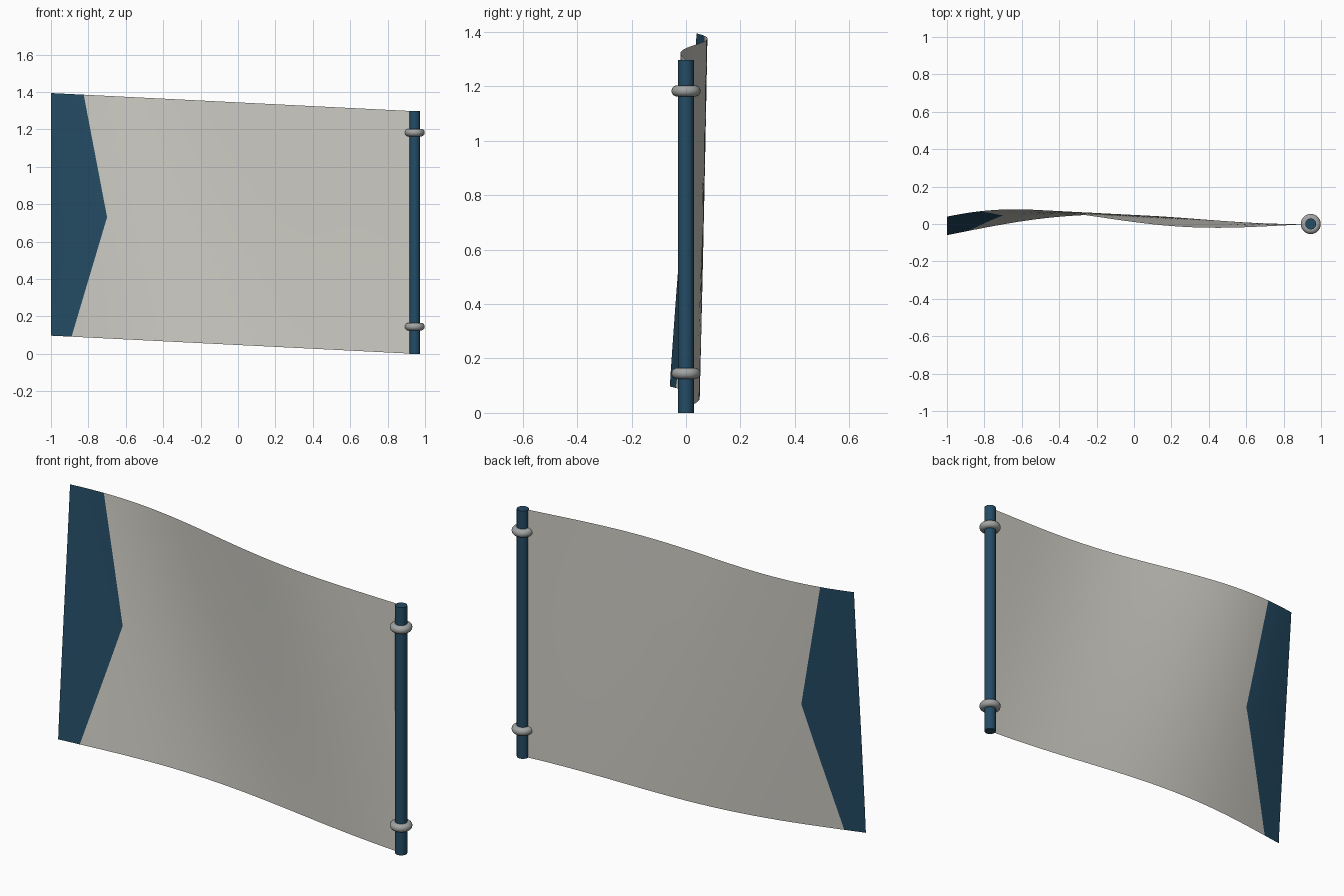
import bpy
import bmesh
from math import sin

cube = bpy.data.objects.get("Cube")
if cube:
    bpy.data.objects.remove(cube, do_unlink=True)


def material(name, color):
    m = bpy.data.materials.new(name)
    m.use_nodes = True
    m.diffuse_color = (*color, 1)
    bsdf = m.node_tree.nodes["Principled BSDF"]
    bsdf.inputs["Base Color"].default_value = (*color, 1)
    bsdf.inputs["Roughness"].default_value = 0.7
    return m


cream = material("warm white cloth", (0.62, 0.61, 0.56))
navy = material("deep blue", (0.018, 0.072, 0.13))
steel = material("grey metal", (0.36, 0.37, 0.37))

POLE_X = 0.945
FREE_X = -1.0
POLE_H = 1.297
RISE = 0.097
ROWS = 24
BAND_COLS, FIELD_COLS = 6, 40


def finish(name, mat, angle=0.7):
    ob = bpy.context.object
    ob.name = name
    ob.data.materials.append(mat)
    bpy.ops.object.shade_smooth_by_angle(angle=angle)
    return ob


def band_edge(v):
    """Edge of the pointed end band, from bottom (v=0) to top (v=1)."""
    if v < 0.5:
        return -0.89 + 0.38 * v
    return -0.70 - 0.25 * (v - 0.5)


def cloth_point(x, v):
    """Travelling ripple that grows away from the pole."""
    t = (POLE_X - x) / (POLE_X - FREE_X)
    y = 0.1 * t * sin((4 + 0.9 * v) * t - 0.22 - 1.94 * v)
    return x, y, RISE * t + POLE_H * v


# Rippling cloth, with columns aligned to the pointed band
bm = bmesh.new()
grid = []
for r in range(ROWS + 1):
    v = r / ROWS
    edge = band_edge(v)
    xs = [FREE_X + (edge - FREE_X) * i / BAND_COLS for i in range(BAND_COLS)]
    xs += [edge + (POLE_X - edge) * i / FIELD_COLS for i in range(FIELD_COLS + 1)]
    grid.append([bm.verts.new(cloth_point(x, v)) for x in xs])
for low, high in zip(grid, grid[1:]):
    for c in range(BAND_COLS + FIELD_COLS):
        f = bm.faces.new((low[c], low[c + 1], high[c + 1], high[c]))
        f.material_index = 1 if c < BAND_COLS else 0
        f.smooth = True
mesh = bpy.data.meshes.new("cloth")
bm.to_mesh(mesh)
bm.free()
mesh.materials.append(cream)
mesh.materials.append(navy)
cloth = bpy.data.objects.new("cloth", mesh)
bpy.context.collection.objects.link(cloth)

# Upright pole
bpy.ops.mesh.primitive_cylinder_add(vertices=24, radius=0.029, depth=POLE_H,
                                    location=(POLE_X, 0, POLE_H / 2))
finish("pole", navy)

# Metal rings round the pole
for name, z in (("lower_ring", 0.145), ("upper_ring", 1.183)):
    bpy.ops.mesh.primitive_torus_add(major_segments=32, minor_segments=14,
                                     major_radius=0.033, minor_radius=0.0205,
                                     location=(POLE_X, 0, z))
    finish(name, steel, 1.0)
